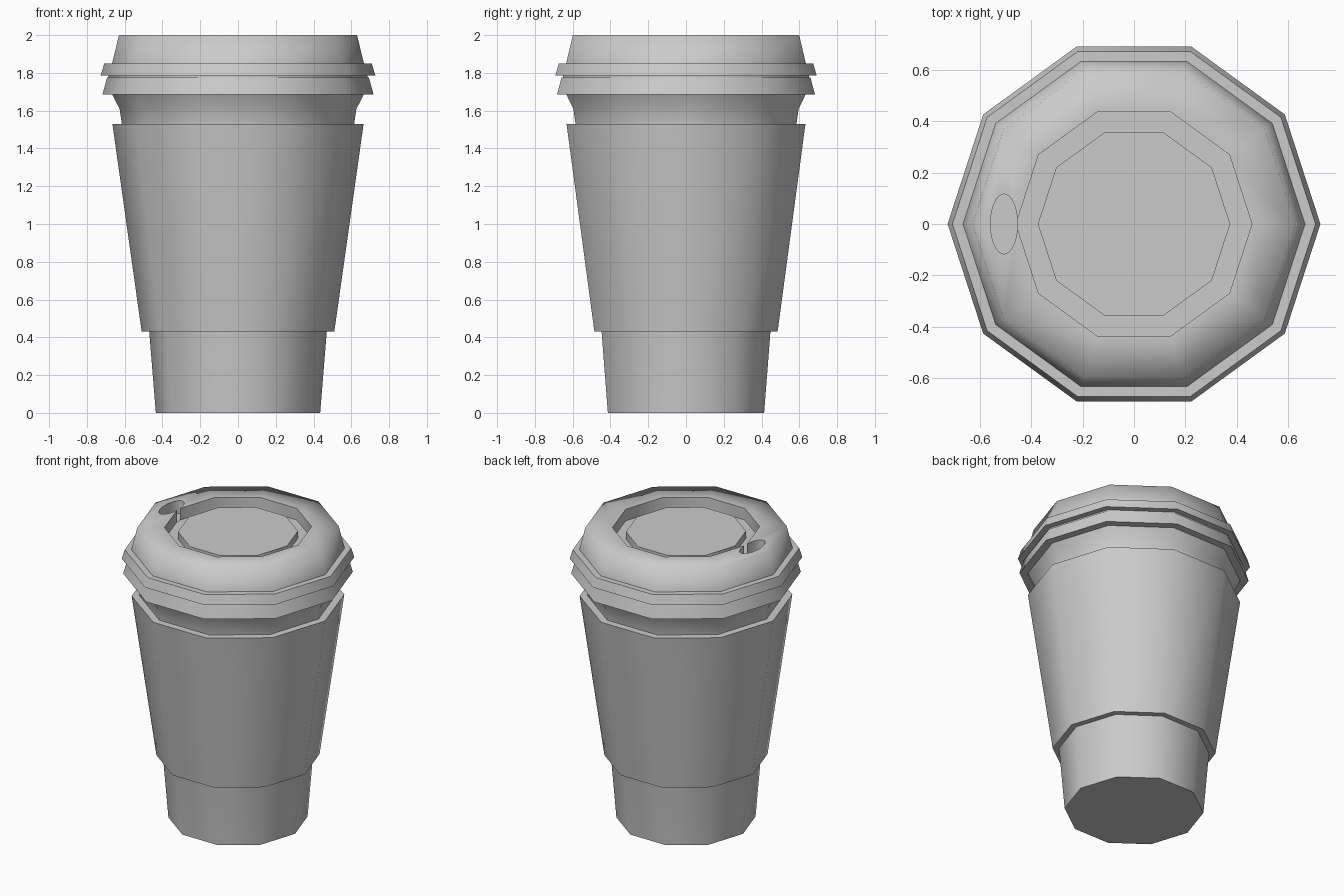
import bpy, bmesh
from math import cos, sin, pi, radians

if "Cube" in bpy.data.objects:
    bpy.data.objects.remove(bpy.data.objects["Cube"])

SIDES = 10


def make_object(name, bm):
    bmesh.ops.recalc_face_normals(bm, faces=bm.faces)
    mesh = bpy.data.meshes.new(name)
    bm.to_mesh(mesh)
    bm.free()
    ob = bpy.data.objects.new(name, mesh)
    bpy.context.collection.objects.link(ob)
    return ob


def lathe(name, profile, n=SIDES, centre=(0, 0), squash=1.0):
    """Closed solid: (radius, z) profile turned around z, flat n-gon ends."""
    bm = bmesh.new()
    rings = [[bm.verts.new((centre[0] + r * squash * cos(2 * pi * i / n),
                            centre[1] + r * sin(2 * pi * i / n), z))
              for i in range(n)] for r, z in profile]
    for a, b in zip(rings, rings[1:]):
        for i in range(n):
            j = (i + 1) % n
            bm.faces.new((a[i], a[j], b[j], b[i]))
    bm.faces.new(rings[0][::-1])
    bm.faces.new(rings[-1])
    return make_object(name, bm)


def smooth(ob, angle):
    ob.data.shade_smooth()
    ob.data.set_sharp_from_angle(angle=radians(angle))


# Paper cup with flared mouth
cup = lathe("cup", [(.435, 0), (.47, .43), (.615, 1.53), (.627, 1.61), (.668, 1.69)])
# Cardboard sleeve
sleeve = lathe("sleeve", [(.46, .43), (.51, .43), (.665, 1.53), (.60, 1.53)])
# Lid skirt and snap ring with the groove between them
skirt = lathe("lid_skirt", [(.66, 1.685), (.718, 1.685), (.693, 1.775),
                            (.685, 1.775), (.685, 1.787)])
ring = lathe("lid_ring", [(.685, 1.787), (.727, 1.787), (.708, 1.85), (.66, 1.85)])
# Lid top with moat-like recess around a raised centre disc
top = lathe("lid_top", [(.667, 1.85), (.63, 2.0), (.46, 2.0), (.46, 1.92),
                        (.375, 1.92), (.375, 1.97)])

# Oval drinking hole
cutter = lathe("hole_cutter", [(.117, 1.91), (.117, 2.1)], n=32,
               centre=(-.507, 0), squash=.45)
cutter.hide_render = True
mod = top.modifiers.new("hole", 'BOOLEAN')
mod.operation = 'DIFFERENCE'
mod.solver = 'EXACT'
mod.object = cutter
bpy.context.view_layer.objects.active = top
bpy.ops.object.modifier_apply(modifier=mod.name)
bpy.data.objects.remove(cutter)

for ob in (cup, sleeve, skirt, ring):
    smooth(ob, 40)
smooth(top, 82)
